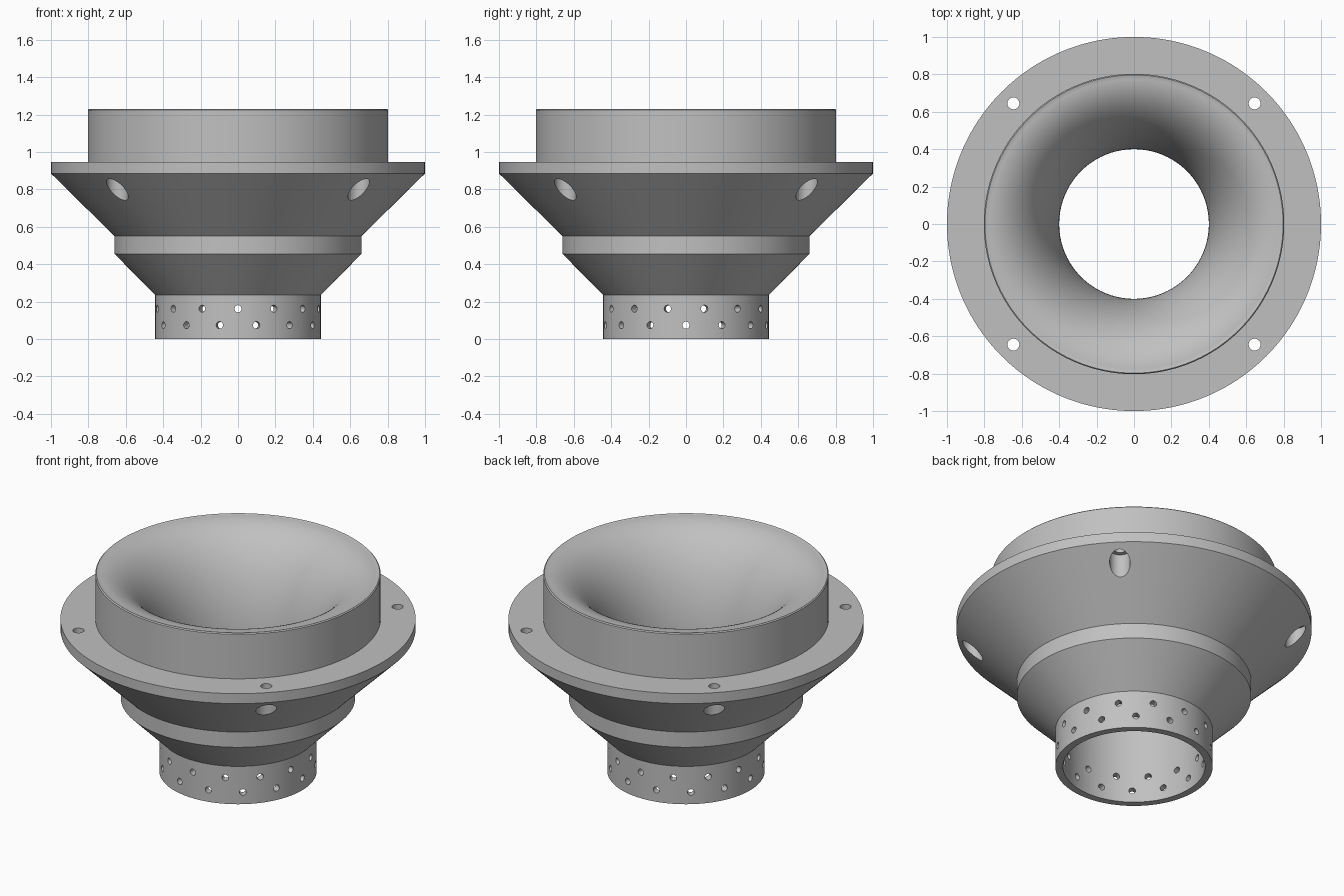
import bpy, bmesh
from math import pi, sin, cos, radians
from mathutils import Matrix, Vector

if "Cube" in bpy.data.objects:
    bpy.data.objects.remove(bpy.data.objects["Cube"])

grey = bpy.data.materials.new("machined_grey")
grey.use_nodes = True
colour = (0.53, 0.53, 0.53, 1)
grey.diffuse_color = colour
grey.node_tree.nodes["Principled BSDF"].inputs["Base Color"].default_value = colour


def to_object(name, bm):
    bmesh.ops.recalc_face_normals(bm, faces=bm.faces)
    mesh = bpy.data.meshes.new(name)
    bm.to_mesh(mesh)
    bm.free()
    mesh.materials.append(grey)
    obj = bpy.data.objects.new(name, mesh)
    bpy.context.collection.objects.link(obj)
    return obj


def revolve(name, profile, steps):
    """Spin a closed (radius, height) outline around z."""
    bm = bmesh.new()
    verts = [bm.verts.new((r, 0, z)) for r, z in profile]
    edges = [bm.edges.new((a, b)) for a, b in zip(verts, verts[1:] + verts[:1])]
    bmesh.ops.spin(bm, geom=verts + edges, cent=(0, 0, 0), axis=(0, 0, 1),
                   angle=2 * pi, steps=steps, use_duplicate=False)
    bmesh.ops.remove_doubles(bm, verts=bm.verts, dist=1e-5)
    return to_object(name, bm)


def pins(name, radius, length, places):
    """Cutter made of cylinders along given (centre, direction) pairs."""
    bm = bmesh.new()
    for centre, direction in places:
        turn = Vector(direction).to_track_quat("Z", "Y").to_matrix().to_4x4()
        bmesh.ops.create_cone(bm, cap_ends=True, segments=32, radius1=radius,
                              radius2=radius, depth=length,
                              matrix=Matrix.Translation(centre) @ turn)
    obj = to_object(name, bm)
    obj.hide_render = True
    return obj


# Outer steps from the collar up to the rim
outer = [(0.4, 0), (0.443, 0), (0.443, 0.235), (0.66, 0.455), (0.66, 0.55),
         (1, 0.885), (1, 0.947), (0.803, 0.947), (0.803, 1.224), (0.797, 1.23)]

# Flared throat: quarter ellipse from the rim down to the straight bore
flare_steps = 32
throat_z, flare_h, flare_w = 0.55, 0.678, 0.393
flare = []
for i in range(flare_steps + 1):
    t = pi / 2 * (1 - i / flare_steps)
    flare.append((0.4 + flare_w * (1 - cos(t)), throat_z + flare_h * sin(t)))

body = revolve("flared_horn_body", outer + flare, 160)

# Bolt holes in the flange with clearance pockets below
corners = [(sx * 0.645, sy * 0.645) for sx in (-1, 1) for sy in (-1, 1)]
up = (0, 0, 1)
bolt_holes = pins("bolt_hole_cutter", 0.032, 0.3, [((x, y, 0.95), up) for x, y in corners])
pockets = pins("bolt_pocket_cutter", 0.058, 0.28, [((x, y, 0.745), up) for x, y in corners])

# Two staggered rows of vent holes around the collar
count = 14
vents = []
for row_z, shift in ((0.162, 0), (0.074, 0.5)):
    for i in range(count):
        a = 2 * pi * (i + shift) / count - pi / 2
        out = Vector((cos(a), sin(a), 0))
        vents.append((out * 0.42 + Vector((0, 0, row_z)), out))
vent_holes = pins("vent_hole_cutter", 0.019, 0.16, vents)

# Cut everything, then drop the cutters
bpy.context.view_layer.objects.active = body
for cutter in (pockets, bolt_holes, vent_holes):
    mod = body.modifiers.new(cutter.name, "BOOLEAN")
    mod.operation = "DIFFERENCE"
    mod.solver = "EXACT"
    mod.object = cutter
    bpy.ops.object.modifier_apply(modifier=mod.name)
    bpy.data.objects.remove(cutter)

bpy.ops.object.select_all(action="DESELECT")
body.select_set(True)
bpy.ops.object.shade_smooth_by_angle(angle=radians(30))
